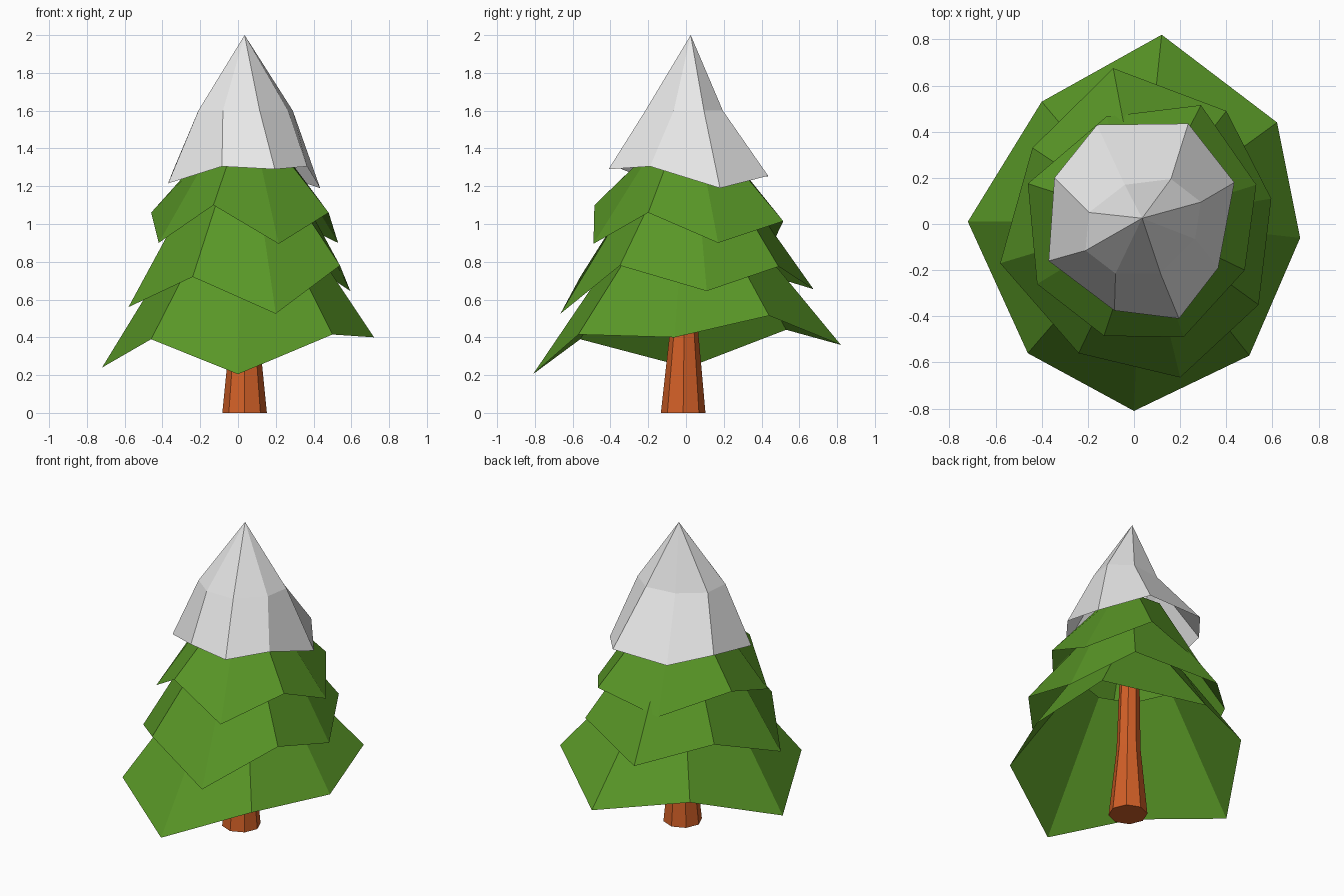
import bpy, math

if "Cube" in bpy.data.objects:
    bpy.data.objects.remove(bpy.data.objects["Cube"])

CX, CY = 0.035, 0.015


def material(name, rgb):
    m = bpy.data.materials.new(name)
    m.diffuse_color = (*rgb, 1)
    m.use_nodes = True
    m.node_tree.nodes["Principled BSDF"].inputs["Base Color"].default_value = m.diffuse_color
    return m


green = material("needle green", (0.10, 0.31, 0.02))
white = material("snow white", (0.82, 0.82, 0.82))
brown = material("bark orange brown", (0.64, 0.115, 0.02))


def build(name, rings, mat, apex=None, base=False):
    """Flat-faced shell skinned through rings of equal point count."""
    n = len(rings[0])
    verts = [p for ring in rings for p in ring]
    faces = []
    for r in range(len(rings) - 1):
        for i in range(n):
            j = (i + 1) % n
            faces.append((r*n + i, r*n + j, (r+1)*n + j, (r+1)*n + i))
    if apex:
        top = (len(rings) - 1) * n
        verts.append(apex)
        faces += [(top + i, top + (i + 1) % n, len(verts) - 1) for i in range(n)]
    if base:
        faces.append(tuple(reversed(range(n))))
    me = bpy.data.meshes.new(name)
    me.from_pydata(verts, [], faces)
    me.materials.append(mat)
    ob = bpy.data.objects.new(name, me)
    bpy.context.collection.objects.link(ob)
    return ob


def top_ring(rim, radius, z):
    """Regular-radius ring in the same directions as the ragged rim."""
    out = []
    for x, y, _ in rim:
        a = math.atan2(y - CY, x - CX)
        out.append((CX + radius*math.cos(a), CY + radius*math.sin(a), z))
    return out


def circle(x, y, r, z, n=8):
    return [(x + r*math.cos(math.tau*i/n), y + r*math.sin(math.tau*i/n), z) for i in range(n)]


# Trunk: flared octagonal post
build("trunk", [circle(CX, -0.015, 0.118, 0), circle(CX, -0.01, 0.073, 0.45),
                circle(CX, 0, 0.06, 0.95)], brown, base=True)

# Branch tiers: zigzag rims, counter-clockwise from the front
low = [(0, -0.81, 0.205), (0.50, -0.57, 0.415), (0.72, -0.06, 0.40), (0.62, 0.44, 0.515),
       (0.12, 0.82, 0.36), (-0.40, 0.53, 0.44), (-0.72, 0.01, 0.24), (-0.46, -0.56, 0.39)]
mid = [(0.20, -0.665, 0.525), (0.54, -0.35, 0.78), (0.595, 0.11, 0.645), (0.40, 0.49, 0.775),
       (-0.09, 0.675, 0.655), (-0.44, 0.33, 0.76), (-0.58, -0.17, 0.56), (-0.24, -0.56, 0.72)]
high = [(0.215, -0.49, 0.895), (0.48, -0.20, 1.06), (0.53, 0.17, 0.90), (0.29, 0.515, 1.015),
        (-0.12, 0.465, 0.91), (-0.46, 0.175, 1.06), (-0.42, -0.26, 0.90), (-0.13, -0.485, 1.10)]
for name, rim, r, z in (("lower_branches", low, 0.32, 0.95),
                        ("middle_branches", mid, 0.28, 1.2),
                        ("upper_branches", high, 0.2, 1.4)):
    build(name, [rim, top_ring(rim, r, z)], green)

# Snow cap: ragged rim, shoulder ring and tip
snow_rim = [(0.195, -0.41, 1.29), (0.365, -0.19, 1.305), (0.435, 0.18, 1.19), (0.235, 0.435, 1.255),
            (-0.16, 0.43, 1.25), (-0.345, 0.20, 1.28), (-0.37, -0.16, 1.215), (-0.085, -0.375, 1.305)]
shoulder = [(0.115, -0.215), (0.265, -0.065), (0.29, 0.095), (0.16, 0.195),
            (-0.04, 0.17), (-0.195, 0.05), (-0.21, -0.115), (-0.08, -0.215)]
build("snow_cap", [snow_rim, [(x, y, 1.6) for x, y in shoulder]], white,
      apex=(CX, 0.025, 2.0))
